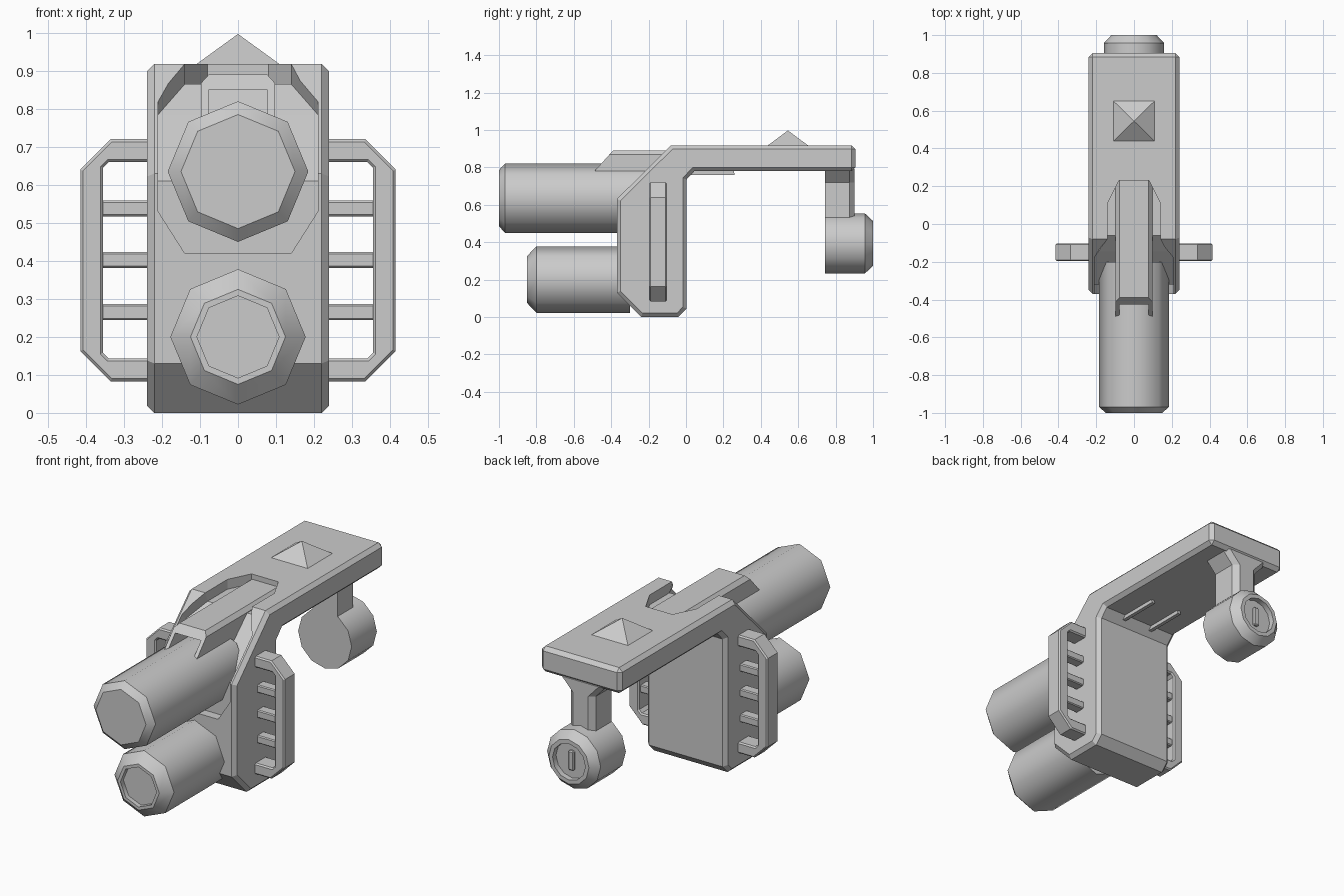
import bpy, bmesh
from math import sin, cos, pi, radians

if "Cube" in bpy.data.objects:
    bpy.data.objects.remove(bpy.data.objects["Cube"])


def finish(name, bm, bevel=0.0, mirror=False):
    bmesh.ops.recalc_face_normals(bm, faces=bm.faces)
    mesh = bpy.data.meshes.new(name)
    bm.to_mesh(mesh)
    bm.free()
    ob = bpy.data.objects.new(name, mesh)
    bpy.context.collection.objects.link(ob)
    if bevel:
        m = ob.modifiers.new("edge_bevel", 'BEVEL')
        m.width, m.segments = bevel, 1
        m.limit_method, m.angle_limit = 'ANGLE', radians(50)
    if mirror:
        ob.modifiers.new("mirror", 'MIRROR')
    return ob


def loft(name, rings, **kw):
    """Skin a stack of equal-length rings and cap both ends."""
    bm = bmesh.new()
    vs = [[bm.verts.new(p) for p in r] for r in rings]
    n = len(vs[0])
    for a, b in zip(vs, vs[1:]):
        for i in range(n):
            j = (i + 1) % n
            bm.faces.new((a[i], a[j], b[j], b[i]))
    bm.faces.new(vs[0])
    bm.faces.new(vs[-1])
    return finish(name, bm, **kw)


def box(name, x0, x1, y0, y1, z0, z1, **kw):
    ring = lambda z: [(x0, y0, z), (x1, y0, z), (x1, y1, z), (x0, y1, z)]
    return loft(name, [ring(z0), ring(z1)], **kw)


def lathe(name, sides, zc, rings):
    """Turned part along y from (radius, y) pairs, smooth around, crisp rings."""
    ob = loft(name, [[(r * sin(2 * pi * i / sides), y, zc + r * cos(2 * pi * i / sides))
                      for i in range(sides)] for r, y in rings])
    bm = bmesh.new()
    bm.from_mesh(ob.data)
    for f in bm.faces:
        f.smooth = len(f.verts) == 4
    for e in bm.edges:
        if abs(e.verts[0].co.y - e.verts[1].co.y) < 1e-5:
            e.smooth = False
    bm.to_mesh(ob.data)
    bm.free()
    return ob


# L-shaped body
side = [(-.24, 0), (-.04, 0), (.003, .045), (.003, .735), (.045, .78), (.905, .78),
        (.905, .918), (-.08, .918), (-.37, .63), (-.37, .13)]
body = loft("body", [[(x, y, z) for y, z in side] for x in (-.24, .24)], bevel=.02)

# recess wrapping over the front, slope and top: (half width, outer yz, floor yz)
stations = [(.14, (-.45, .42), (-.32, .42)), (.21, (-.45, .53), (-.32, .53)),
            (.21, (-.45, .663), (-.32, .61)), (.21, (-.25, .89), (-.145, .785)),
            (.14, (-.11, 1.0), (-.06, .865)), (.14, (.11, 1.0), (.11, .865)),
            (.08, (.23, 1.0), (.23, .865))]
cutter = loft("recess_cutter", [[(-w, *o), (w, *o), (w, *i), (-w, *i)] for w, o, i in stations])
cutter.hide_render = True
cut = body.modifiers.new("recess", 'BOOLEAN')
cut.operation, cut.solver, cut.object = 'DIFFERENCE', 'EXACT', cutter
bpy.context.view_layer.objects.active = body
for m in [m.name for m in body.modifiers]:
    bpy.ops.object.modifier_apply(modifier=m)
bpy.data.objects.remove(cutter)

# inverted channel over the upper barrel, with slanted ends
half = [(.097, .76), (.097, .868), (.077, .89)]
inner = [(.077, .85), (.077, .76)]
section = half + [(-x, z) for x, z in half[::-1]] + [(-x, z) for x, z in inner[::-1]] + inner
loft("top_channel", [[(x, -.39 - (.89 - z) * .9, z) for x, z in section],
                     [(x, .23 + (.89 - z) * .23, z) for x, z in section]])

# two front barrels
lathe("upper_barrel", 8, .635, [(.185, -.2), (.185, -.968), (.15, -1)])
lathe("lower_barrel", 8, .2, [(.178, -.3), (.178, -.8), (.125, -.85), (.108, -.85), (.108, -.825)])

# rear hanging post, flared at the top and chamfered towards the back
post = [(-.14, .79), (-.075, .72), (-.075, .45), (.075, .45), (.075, .72), (.14, .79)]
shrink = [(x - .03 * (1 if x > 0 else -1), z) for x, z in post]
loft("rear_post", [[(x, .742, z) for x, z in post], [(x, .875, z) for x, z in post],
                   [(x, .902, z) for x, z in shrink]])

# rear drum with a recessed cap and slot bar
lathe("rear_drum", 12, .393, [(.16, .742), (.16, .957), (.12, 1), (.098, 1), (.098, .97)])
box("drum_bar", -.016, .016, .96, .985, .34, .446, bevel=.006)

# side handles and their rungs
outer = [(.22, .72), (.335, .72), (.415, .64), (.415, .163), (.335, .083), (.22, .083)]
hole = [(.22, .143), (.34, .143), (.355, .158), (.355, .645), (.34, .66), (.22, .66)]
loft("side_handle", [[(x, y, z) for x, z in outer + hole] for y in (-.197, -.102)],
     bevel=.007, mirror=True)
for k, z in enumerate((.265, .402, .538)):
    box(f"handle_rung_{k + 1}", .22, .365, -.178, -.12, z - .021, z + .021, bevel=.005, mirror=True)

# pyramid sight on top
bm = bmesh.new()
base = [bm.verts.new((x, y, .91)) for x, y in ((-.12, .428), (.12, .428), (.12, .662), (-.12, .662))]
apex = bm.verts.new((0, .545, .997))
bm.faces.new(base)
for i in range(4):
    bm.faces.new((base[i], base[(i + 1) % 4], apex))
finish("top_sight", bm)
